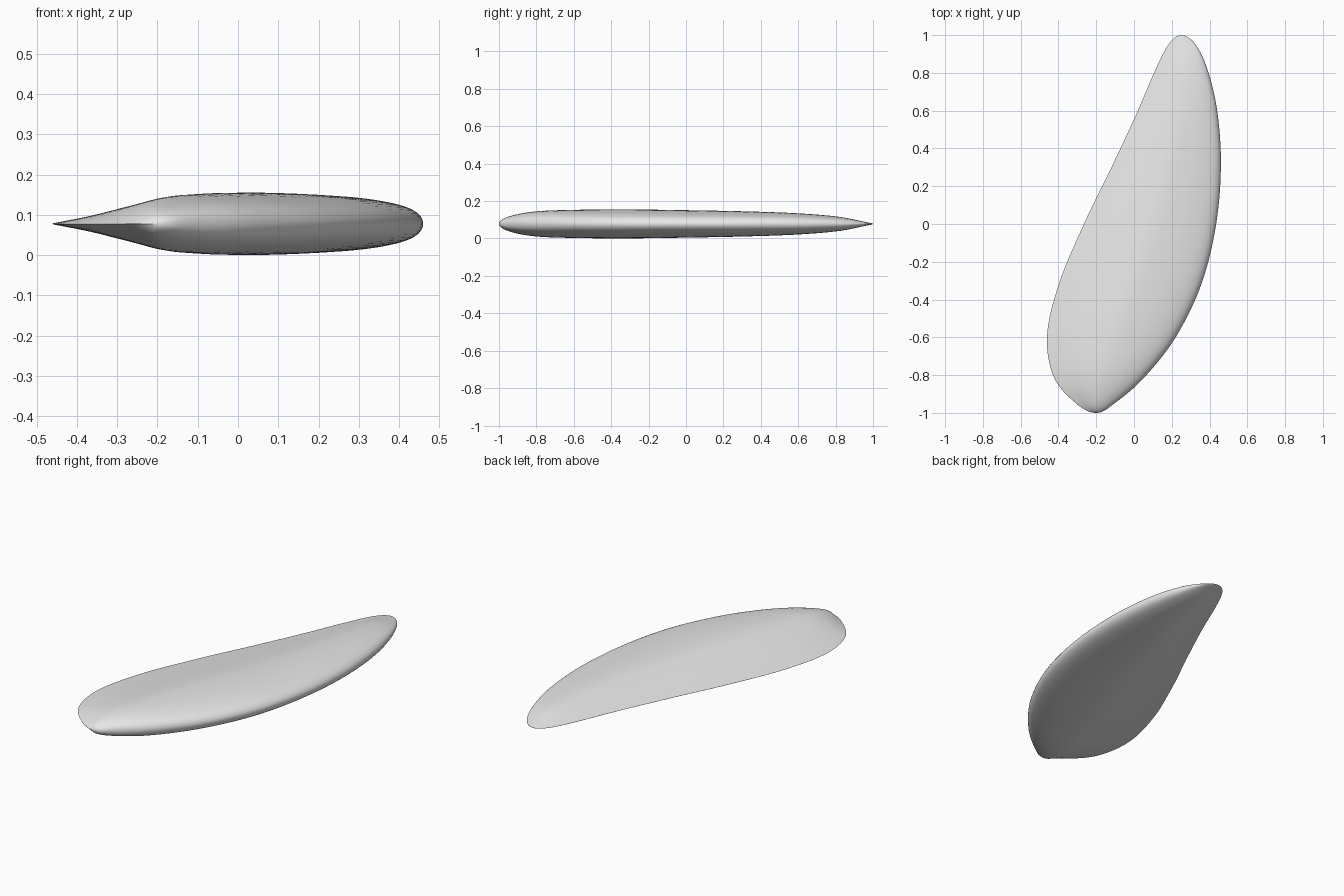
import bpy, bmesh, math

cube = bpy.data.objects.get("Cube")
if cube:
    bpy.data.objects.remove(cube, do_unlink=True)

# Outline and thickness at even angles from the broad end to the tip
TRAILING = [-.2, -.305, -.425, -.46, -.395, -.265, -.115, .015, .11, .183, .25]
LEADING = [-.2, -.105, .058, .228, .36, .435, .46, .442, .392, .325, .25]
HALF_THICK = [0, .038, .066, .075, .077, .073, .067, .057, .039, .012, 0]
# Foil section from the round leading edge to the sharp trailing edge
FOIL = [0, .48, .79, .97, .97, .61, .27, .08, 0]
SECTIONS, HALF_RING = 72, 32


def smooth(values, before, after, s):
    """Smooth curve through evenly spaced values, s from 0 to 1."""
    p = [before] + values + [after]
    f = s * (len(values) - 1)
    i = min(int(f), len(values) - 2)
    t = f - i
    a, b, c, d = p[i:i + 4]
    return b + t / 2 * (c - a + t * (2*a - 5*b + 4*c - d + t * (3*(b - c) + d - a)))


def rounded(values, s):
    return smooth(values, -values[1], -values[-2], s)


def section(bm, s):
    """One ring of the foil across the fin."""
    y = -math.cos(math.pi * s)
    back = smooth(TRAILING, LEADING[1], LEADING[-2], s)
    front = smooth(LEADING, TRAILING[1], TRAILING[-2], s)
    half = rounded(HALF_THICK, s)
    ring = []
    for k in range(2 * HALF_RING):
        side = 1 if k <= HALF_RING else -1
        u = k / HALF_RING if side > 0 else 2 - k / HALF_RING
        t = (1 - math.cos(math.pi * u)) / 2
        z = side * half * rounded(FOIL, u)
        ring.append(bm.verts.new((front + (back - front) * t, y, .078 + z)))
    return ring


# Fin body: lofted rings closed to a point at both ends
bm = bmesh.new()
rings = [section(bm, i / SECTIONS) for i in range(1, SECTIONS)]
root = bm.verts.new((LEADING[0], -1, .078))
tip = bm.verts.new((LEADING[-1], 1, .078))
n = 2 * HALF_RING
for k in range(n):
    j = (k + 1) % n
    for a, b in zip(rings, rings[1:]):
        bm.faces.new((a[k], a[j], b[j], b[k]))
    bm.faces.new((root, rings[0][j], rings[0][k]))
    bm.faces.new((tip, rings[-1][k], rings[-1][j]))
bmesh.ops.recalc_face_normals(bm, faces=bm.faces)
mesh = bpy.data.meshes.new("fin")
bm.to_mesh(mesh)
bm.free()
fin = bpy.data.objects.new("fin", mesh)
bpy.context.collection.objects.link(fin)

# Plain light grey
grey = bpy.data.materials.new("light grey")
grey.use_nodes = True
colour = (.8, .8, .8, 1)
grey.diffuse_color = colour
grey.node_tree.nodes["Principled BSDF"].inputs["Base Color"].default_value = colour
mesh.materials.append(grey)

# Smooth shading, with the trailing edge kept crisp
bpy.ops.object.select_all(action="DESELECT")
fin.select_set(True)
bpy.context.view_layer.objects.active = fin
bpy.ops.object.shade_smooth_by_angle(angle=math.radians(40))
